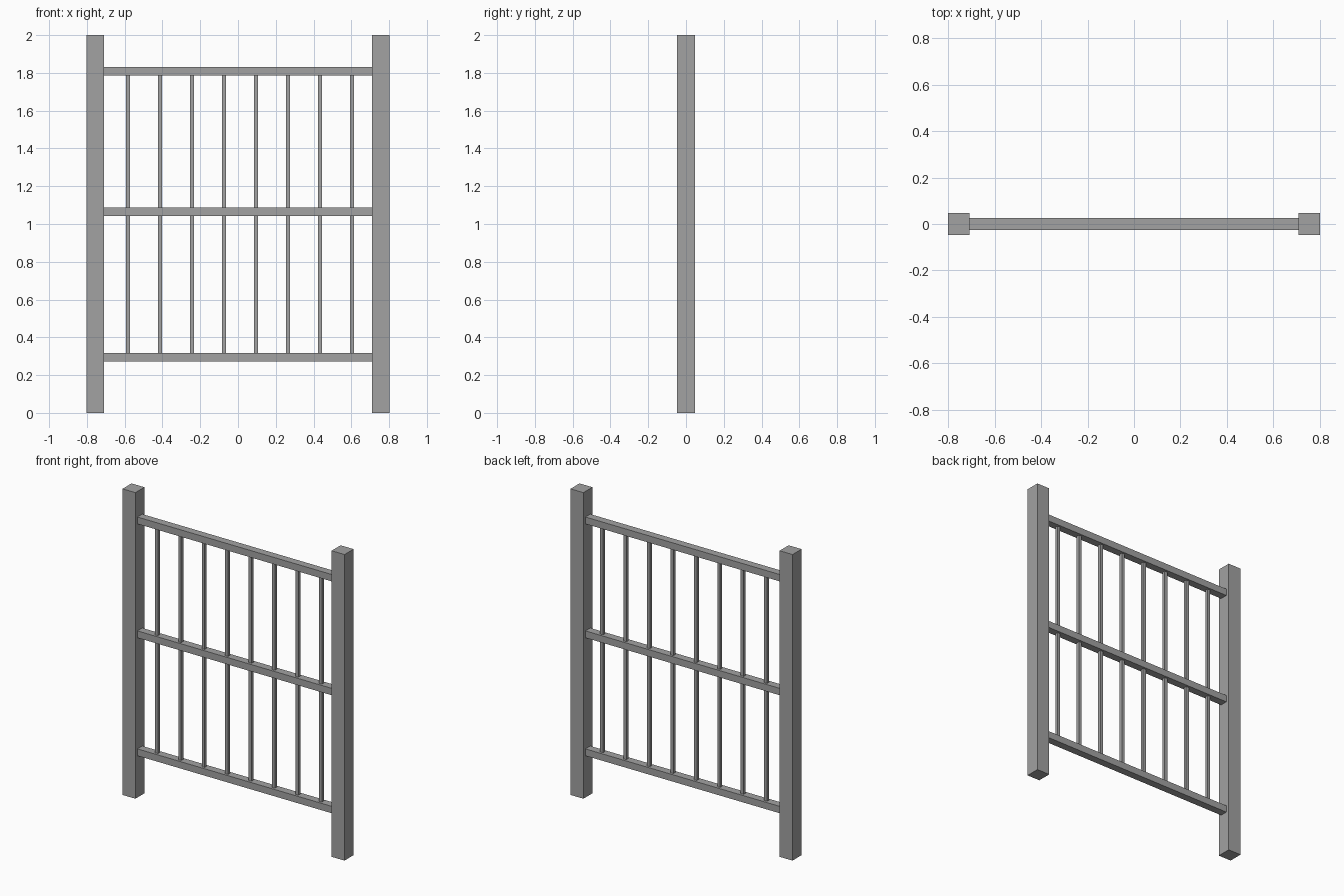
import bpy

cube = bpy.data.objects.get("Cube")
if cube:
    bpy.data.objects.remove(cube, do_unlink=True)

# One grey metal for the whole panel
grey = bpy.data.materials.new("grey_metal")
grey.use_nodes = True
colour = (0.36, 0.36, 0.36, 1)
grey.diffuse_color = colour
grey.node_tree.nodes["Principled BSDF"].inputs["Base Color"].default_value = colour

POST_X, POST_W = 0.756, 0.093
RAIL_HALF = POST_X - POST_W / 2


def box(name, centre, size):
    bpy.ops.mesh.primitive_cube_add(size=1, location=centre)
    obj = bpy.context.object
    obj.name = name
    obj.scale = size
    bpy.ops.object.transform_apply(location=False, rotation=False, scale=True)
    obj.data.materials.append(grey)
    return obj


# Square end posts
for side, sign in (("left", 1), ("right", -1)):
    box(side + "_post", (sign * POST_X, 0, 1), (POST_W, POST_W, 2))

# Horizontal rails between the posts
for name, z in (("bottom", 0.295), ("middle", 1.066), ("top", 1.81)):
    box(name + "_rail", (0, 0, z), (2 * RAIL_HALF, 0.05, 0.045))

# Thin upright bars, set slightly towards the left post, in two tiers
for tier, low, high in (("lower", 0.318, 1.044), ("upper", 1.088, 1.788)):
    for i in range(8):
        box(f"{tier}_bar_{i + 1}", (-0.583 + i * 0.1694, 0, (low + high) / 2),
            (0.021, 0.021, high - low))
